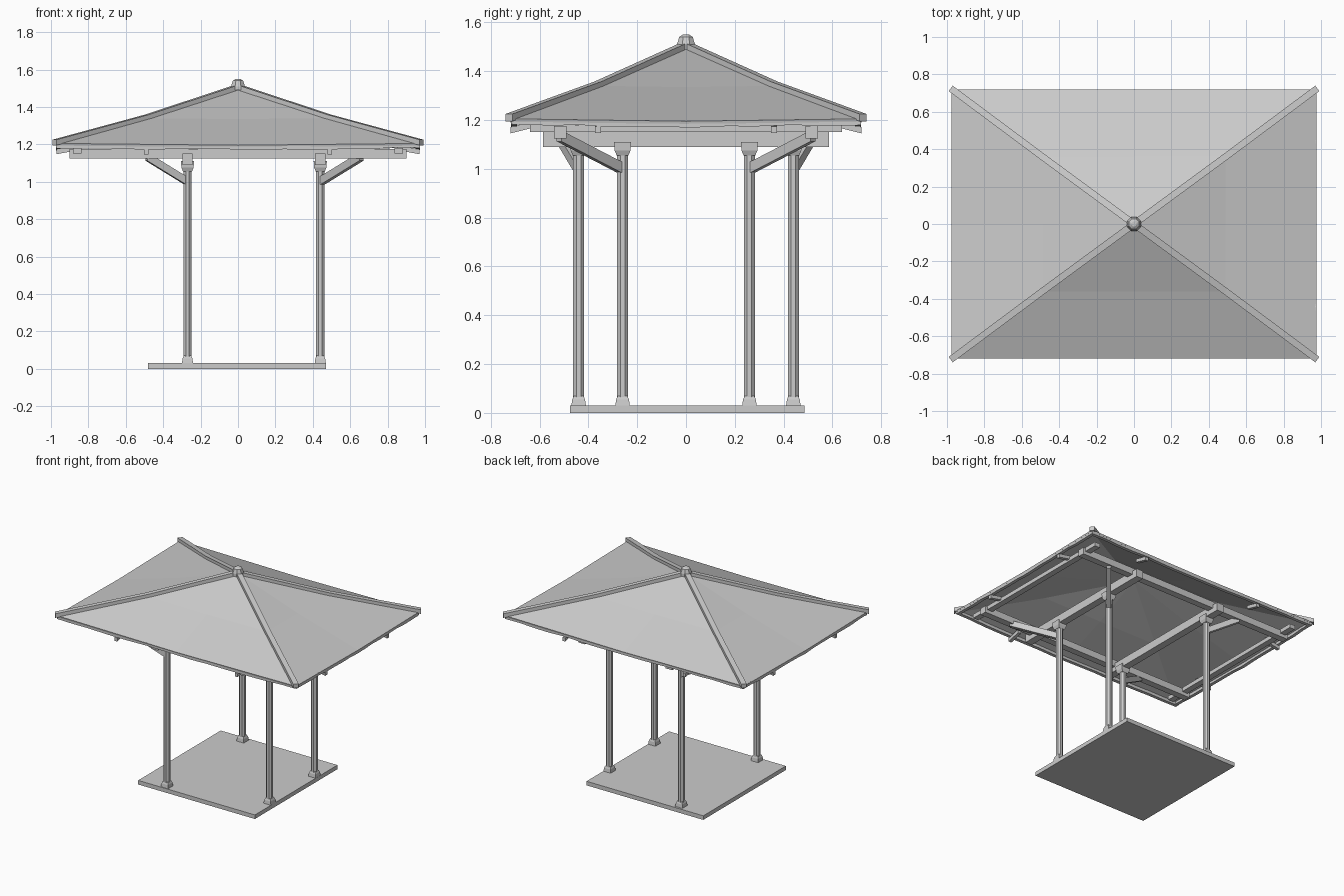
import bpy, bmesh, math, random
from mathutils import Vector

random.seed(4)
if "Cube" in bpy.data.objects:
    bpy.data.objects.remove(bpy.data.objects["Cube"])

grey = bpy.data.materials.new("plain_grey")
grey.use_nodes = True
colour = (0.6, 0.6, 0.6, 1)
grey.diffuse_color = colour
grey.node_tree.nodes["Principled BSDF"].inputs["Base Color"].default_value = colour


def finish(name, bm):
    bmesh.ops.recalc_face_normals(bm, faces=bm.faces)
    mesh = bpy.data.meshes.new(name)
    bm.to_mesh(mesh)
    bm.free()
    mesh.materials.append(grey)
    obj = bpy.data.objects.new(name, mesh)
    bpy.context.collection.objects.link(obj)
    return obj


def box(name, low, high):
    bm = bmesh.new()
    bmesh.ops.create_cube(bm, size=1)
    for v in bm.verts:
        v.co = [(a + b) / 2 + c * (b - a) for a, b, c in zip(low, high, v.co)]
    return finish(name, bm)


def bar(name, points, width, height):
    """Rectangular bar swept along a path, with upright sides."""
    bm = bmesh.new()
    points = [Vector(p) for p in points]
    run = points[-1] - points[0]
    side = Vector((-run.y, run.x, 0)).normalized() * width / 2
    up = Vector((0, 0, height / 2))
    rings = [[bm.verts.new(p + side * s + up * t)
              for s, t in ((-1, -1), (1, -1), (1, 1), (-1, 1))] for p in points]
    for a, b in zip(rings, rings[1:]):
        for i in range(4):
            j = (i + 1) % 4
            bm.faces.new((a[i], a[j], b[j], b[i]))
    bm.faces.new(rings[0])
    bm.faces.new(rings[-1])
    return finish(name, bm)


def turned(name, profile, sides, x=0, y=0):
    """Faceted solid from (radius, height) pairs."""
    bm = bmesh.new()
    rings = []
    for r, z in profile:
        ring = []
        for i in range(sides):
            a = (i + 0.5) * math.tau / sides
            ring.append(bm.verts.new((x + r * math.cos(a), y + r * math.sin(a), z)))
        rings.append(ring)
    for a, b in zip(rings, rings[1:]):
        for i in range(sides):
            j = (i + 1) % sides
            bm.faces.new((a[i], a[j], b[j], b[i]))
    bm.faces.new(rings[0])
    bm.faces.new(rings[-1])
    return finish(name, bm)


# Floor slab
box("floor_slab", (-0.48, -0.475, 0), (0.47, 0.485, 0.03))

# Posts with flared feet, capitals and slanted braces
for s, end in ((-1, "front"), (1, "back")):
    for x, y, bx, by, side in ((-0.27, 0.44, -0.49, 0.52, "right"),
                               (0.44, 0.26, 0.66, 0.52, "left")):
        tag = f"{end}_{side}"
        turned(f"post_{tag}", [(0.024, 0.03), (0.024, 1.08)], 8, x, s * y)
        turned(f"post_foot_{tag}", [(0.042, 0.03), (0.037, 0.055), (0.028, 0.07)],
               4, x, s * y)
        turned(f"capital_{tag}", [(0.034, 1.055), (0.046, 1.075), (0.05, 1.11)],
               4, x, s * y)
        bar(f"brace_{tag}", [(x, s * y, 1.0), (bx, s * by, 1.135)], 0.03, 0.045)

# Cross beams on the posts
for x, side in ((-0.27, "right"), (0.44, "left")):
    box(f"cross_beam_{side}", (x - 0.027, -0.585, 1.09), (x + 0.027, 0.585, 1.15))

# Long beams and end beams
for s in (-1, 1):
    y, x = s * 0.515, s * 0.86
    box(f"long_beam_{'back' if s > 0 else 'front'}",
        (-0.9, y - 0.025, 1.125), (0.9, y + 0.025, 1.175))
    box(f"end_beam_{'left' if s > 0 else 'right'}",
        (x - 0.022, -0.64, 1.15), (x + 0.022, 0.64, 1.18))

# Short rafter tails under the eaves
for s in (-1, 1):
    for t in (-1, 1):
        bar("rafter_tail_long_side", [(t * 0.49, s * 0.62, 1.183),
                                      (t * 0.49, s * 0.72, 1.158)], 0.024, 0.026)
        bar("rafter_tail_short_side", [(s * 0.85, t * 0.36, 1.183),
                                       (s * 0.97, t * 0.36, 1.16)], 0.024, 0.026)

# Roof skin: four bent slopes with a slight dip at each eave centre
bm = bmesh.new()
top = bm.verts.new((0, 0, 1.5))
around = ((1, 1), (0, 1), (-1, 1), (-1, 0), (-1, -1), (0, -1), (1, -1), (1, 0))
rings = []
for hx, hy, z, dip in ((0.49, 0.36, 1.34, 0.005), (0.975, 0.72, 1.205, 0.01)):
    rings.append([bm.verts.new((a * hx, b * hy, z - (0 if a * b else dip)))
                  for a, b in around])
for i in range(8):
    j = (i + 1) % 8
    bm.faces.new((top, rings[0][i], rings[0][j]))
    bm.faces.new((rings[0][i], rings[1][i], rings[1][j], rings[0][j]))
roof = finish("roof_skin", bm)
thick = roof.modifiers.new("thickness", "SOLIDIFY")
thick.thickness = 0.012
thick.offset = -1

# Uneven eave edging
for s in (-1, 1):
    for along_x, length, out in ((True, 0.97, 0.705), (False, 0.71, 0.96)):
        path = []
        for i in range(17):
            u = -1 + i / 8
            z = 1.182 + 0.01 * abs(u) + random.uniform(-0.004, 0.004)
            path.append((u * length, s * out, z) if along_x else (s * out, u * length, z))
        bar("eave_edging", path, 0.024, 0.022)

# Hip ridges and finial
for a in (-1, 1):
    for b in (-1, 1):
        bar("hip_ridge", [(0, 0, 1.505), (a * 0.49, b * 0.36, 1.343),
                          (a * 0.98, b * 0.725, 1.21)], 0.036, 0.03)
turned("finial", [(0.04, 1.49), (0.04, 1.51), (0.03, 1.54), (0.014, 1.55)], 8)
